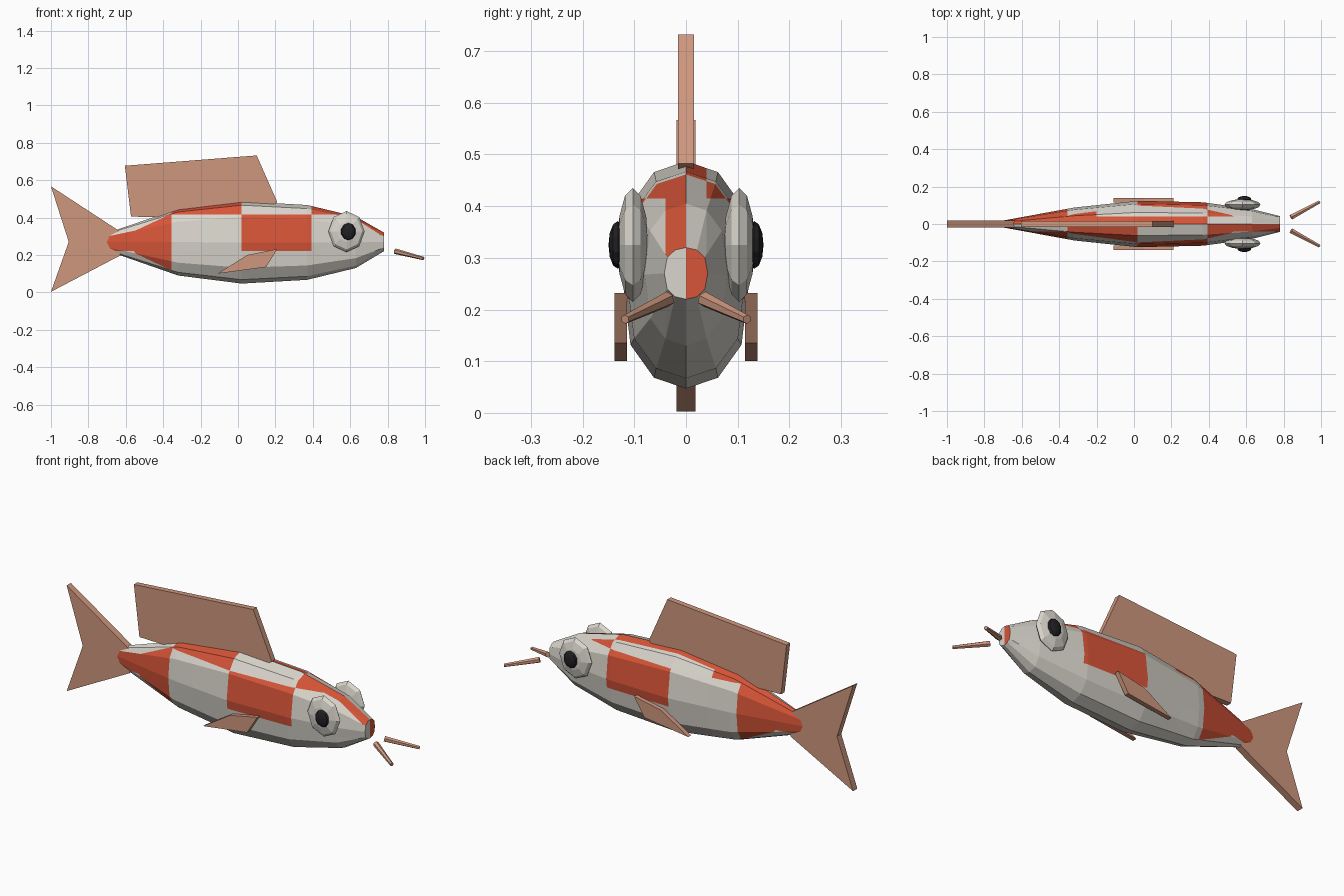
import bpy, bmesh, math
from mathutils import Vector, Matrix

if "Cube" in bpy.data.objects:
    bpy.data.objects.remove(bpy.data.objects["Cube"])


def material(name, rgb):
    m = bpy.data.materials.new(name)
    m.diffuse_color = (*rgb, 1)
    m.use_nodes = True
    m.node_tree.nodes["Principled BSDF"].inputs["Base Color"].default_value = m.diffuse_color
    return m


WHITE = material("scale_white", (0.70, 0.67, 0.61))
RED = material("scale_red", (0.68, 0.09, 0.04))
FIN = material("fin_salmon", (0.62, 0.31, 0.21))
BLACK = material("pupil_black", (0.015, 0.015, 0.018))


def finish(bm, name, *mats):
    bmesh.ops.recalc_face_normals(bm, faces=bm.faces[:])
    me = bpy.data.meshes.new(name)
    bm.to_mesh(me)
    bm.free()
    for m in mats:
        me.materials.append(m)
    ob = bpy.data.objects.new(name, me)
    bpy.context.collection.objects.link(ob)
    return ob


def plate(name, outline, y0, y1):
    """Flat fin: outline in x, z extruded from y0 to y1."""
    bm = bmesh.new()
    face = bm.faces.new([bm.verts.new((x, y0, z)) for x, z in outline])
    ext = bmesh.ops.extrude_face_region(bm, geom=[face])
    verts = [v for v in ext["geom"] if isinstance(v, bmesh.types.BMVert)]
    bmesh.ops.translate(bm, verts=verts, vec=(0, y1 - y0, 0))
    return finish(bm, name, FIN)


def disc(name, centre, size, segs, rings, mat):
    """Flattened faceted ball with its poles along y."""
    bm = bmesh.new()
    bmesh.ops.create_uvsphere(bm, u_segments=segs, v_segments=rings, radius=1)
    mtx = (Matrix.Translation(centre) @ Matrix.Diagonal((*size, 1))
           @ Matrix.Rotation(math.pi / 2, 4, 'X'))
    bmesh.ops.transform(bm, matrix=mtx, verts=bm.verts[:])
    return finish(bm, name, mat)


# Body: rings of x, bottom z, top z, half width
RINGS = [(-0.735, 0.235, 0.305, 0.012), (-0.32, 0.09, 0.447, 0.088),
         (0.02, 0.047, 0.487, 0.124), (0.37, 0.067, 0.467, 0.116),
         (0.63, 0.13, 0.405, 0.08), (0.78, 0.22, 0.32, 0.042)]
SIDES = 12
bm = bmesh.new()
loops = []
for x, lo, hi, w in RINGS:
    loop = []
    for i in range(SIDES):
        a = 2 * math.pi * i / SIDES
        c = math.copysign(abs(math.cos(a)) ** 0.7, math.cos(a))
        if abs(c) < 1e-6:
            c = 0
        loop.append(bm.verts.new((x, w * math.sin(a), (lo + hi) / 2 + (hi - lo) / 2 * c)))
    loops.append(loop)
for a, b in zip(loops, loops[1:]):
    for i in range(SIDES):
        j = (i + 1) % SIDES
        bm.faces.new((a[i], a[j], b[j], b[i]))
bm.faces.new(loops[0])
bm.faces.new(loops[-1])

# Cut the body along the borders of the red patches
cuts = [((x, 0, 0), (1, 0, 0)) for x in (-0.355, -0.2, 0.02, 0.393)]
cuts += [((0, 0, z), (0, 0, 1)) for z in (0.22, 0.415)]
cuts += [((0, y, 0), (0, 1, 0)) for y in (-0.04, 0, 0.04)]
for co, no in cuts:
    bmesh.ops.bisect_plane(bm, geom=bm.verts[:] + bm.edges[:] + bm.faces[:],
                           dist=1e-5, plane_co=co, plane_no=no)


def is_red(p):
    x, y, z = p
    middle, top, inner = 0.22 < z < 0.415, z > 0.415, abs(y) < 0.04
    if x < -0.355:                                  # tail end
        if z > 0.3 and inner:
            return y > 0
        return z > 0.22 or not inner
    if x < 0.02:                                    # back
        return top and not (y > 0.04 and x > -0.2)
    if x < 0.393:                                   # flank
        return middle or (top and 0 < y < 0.04)
    if x > 0.779:                                   # nose cap
        return y > 0
    if inner and z > 0.3:                           # forehead
        return y < 0
    return top


for f in bm.faces:
    f.material_index = int(is_red(f.calc_center_median()))
finish(bm, "body", WHITE, RED)

# Dorsal and tail fins
plate("dorsal_fin", [(-0.605, 0.677), (0.10, 0.732), (0.21, 0.483), (0.15, 0.44),
                     (-0.32, 0.40), (-0.572, 0.405)], -0.015, 0.015)
plate("tail_fin", [(-1.0, 0.567), (-0.905, 0.27), (-1.0, 0.003), (-0.63, 0.197),
                   (-0.63, 0.325)], -0.018, 0.018)

for s, side in ((-1, "right"), (1, "left")):
    # Pectoral fin
    plate(side + "_pectoral_fin", [(-0.11, 0.10), (0.15, 0.135), (0.21, 0.232), (0.05, 0.20)],
          s * 0.114, s * 0.138)
    # Eye and pupil
    disc(side + "_eye", (0.58, s * 0.103, 0.325), (0.097, 0.03, 0.11), 8, 6, WHITE)
    disc(side + "_pupil", (0.59, s * 0.132, 0.325), (0.04, 0.018, 0.046), 10, 6, BLACK)
    # Whisker
    a, b = Vector((0.84, s * 0.036, 0.22)), Vector((0.992, s * 0.118, 0.181))
    bm = bmesh.new()
    bmesh.ops.create_cone(bm, cap_ends=True, segments=6, radius1=0.015, radius2=0.009,
                          depth=(b - a).length)
    rot = (b - a).to_track_quat('Z', 'Y').to_matrix().to_4x4()
    bmesh.ops.transform(bm, matrix=Matrix.Translation((a + b) / 2) @ rot, verts=bm.verts[:])
    finish(bm, side + "_whisker", FIN)
